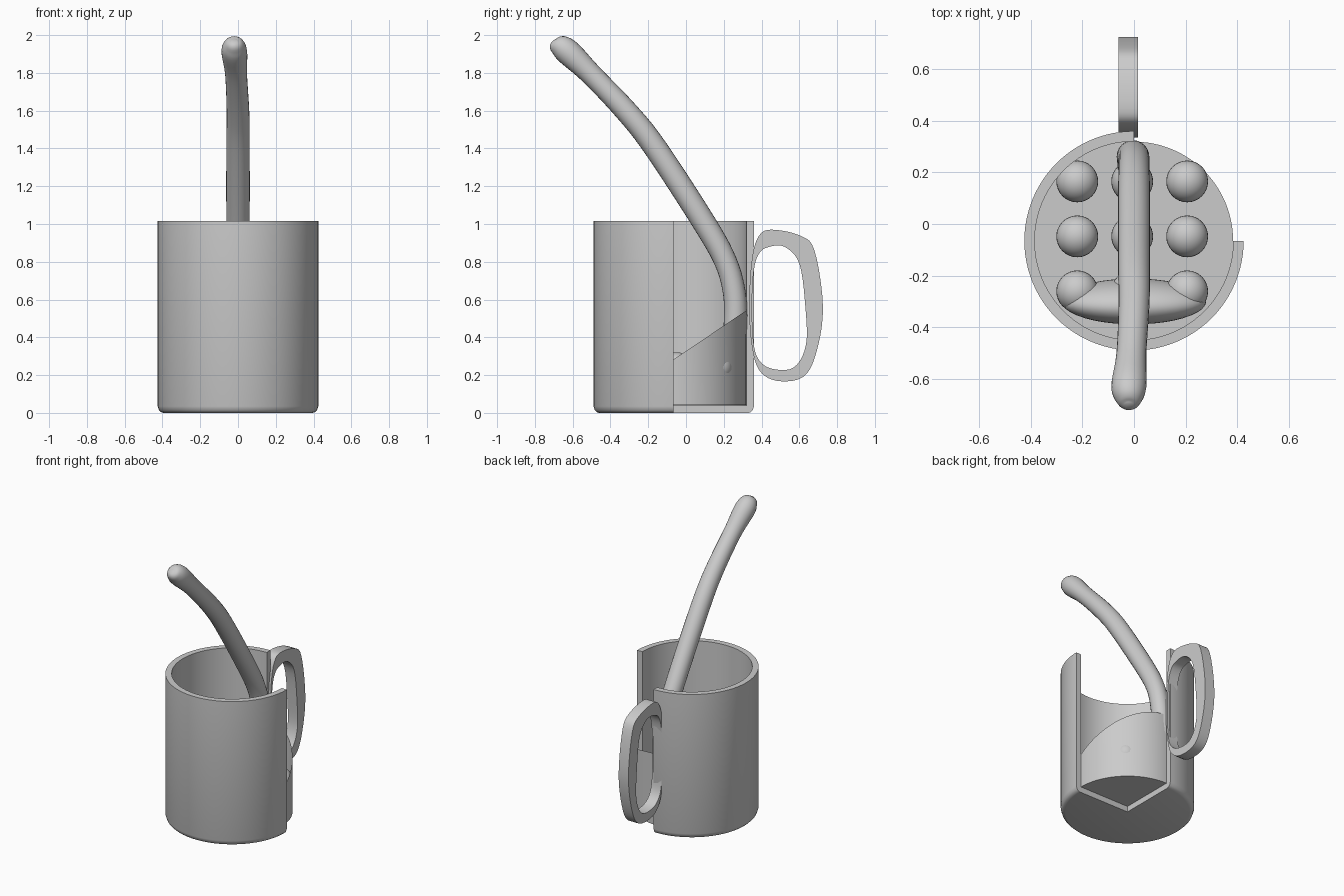
import bpy, bmesh, math
from mathutils import Vector, Matrix

if "Cube" in bpy.data.objects:
    bpy.data.objects.remove(bpy.data.objects["Cube"])

CY = -0.065  # mug axis
grey = bpy.data.materials.new("light_grey")
grey.diffuse_color = (0.6, 0.6, 0.6, 1)
grey.use_nodes = True
grey.node_tree.nodes["Principled BSDF"].inputs["Base Color"].default_value = grey.diffuse_color


def finish(bm, name, angle=40):
    bmesh.ops.remove_doubles(bm, verts=bm.verts, dist=1e-5)
    bmesh.ops.recalc_face_normals(bm, faces=bm.faces)
    me = bpy.data.meshes.new(name)
    bm.to_mesh(me)
    bm.free()
    me.materials.append(grey)
    ob = bpy.data.objects.new(name, me)
    bpy.context.collection.objects.link(ob)
    bpy.ops.object.select_all(action='DESELECT')
    ob.select_set(True)
    bpy.context.view_layer.objects.active = ob
    bpy.ops.object.shade_smooth_by_angle(angle=math.radians(angle))
    return ob


def smooth_path(pts, closed=False, n=5):
    """Catmull-Rom samples through tuples of any length."""
    pts = [Vector(p) for p in pts]
    c = len(pts)
    get = (lambda i: pts[i % c]) if closed else (lambda i: pts[max(0, min(c - 1, i))])
    out = []
    for i in range(c if closed else c - 1):
        a, b, d, e = (get(i + k) for k in (-1, 0, 1, 2))
        for k in range(n):
            t = k / n
            out.append(0.5 * (2 * b + (d - a) * t + (2 * a - 5 * b + 4 * d - e) * t * t
                              + (3 * b - a - 3 * d + e) * t ** 3))
    if not closed:
        out.append(pts[-1])
    return out


# mug: profile turned through three quarters, cut faces closed
prof = [(0, 0), (.395, 0), (.408, .004), (.418, .014), (.425, .035), (.425, 1.015),
        (.385, 1.015), (.385, .04), (0, .04)]
bm = bmesh.new()
rings = []
for i in range(73):
    a = math.radians(90 + 270 * i / 72)
    rings.append([bm.verts.new((r * math.cos(a), CY + r * math.sin(a), z)) for r, z in prof])
for r0, r1 in zip(rings, rings[1:]):
    for j in range(len(prof) - 1):
        bm.faces.new((r0[j], r0[j + 1], r1[j + 1], r1[j]))
bm.faces.new(rings[0])
bm.faces.new(rings[-1][::-1])
finish(bm, "cutaway_mug")

# filling: thin wall with a slanted rim and a closed base
bm = bmesh.new()
low, high = [], []
for i in range(96):
    a = 2 * math.pi * i / 96
    x, y = .384 * math.cos(a), CY + .384 * math.sin(a)
    low.append(bm.verts.new((x, y, .042)))
    high.append(bm.verts.new((x, y, max(.05, .327 + .675 * y))))
for i in range(96):
    j = (i + 1) % 96
    bm.faces.new((low[i], low[j], high[j], high[i]))
bm.faces.new(low[::-1])
finish(bm, "slanted_filling")

# nine balls in a grid
for i in range(3):
    for j in range(3):
        bm = bmesh.new()
        pos = (-.22 + .213 * i, .165 - .213 * j, .24)
        bmesh.ops.create_uvsphere(bm, u_segments=32, v_segments=16, radius=.081,
                                  matrix=Matrix.Translation(pos))
        finish(bm, f"ball_{i}_{j}")

# handle: flat ring between two loops in the y-z plane
outer = smooth_path([(.335, .6), (.35, .82), (.385, .935), (.45, .97), (.6, .94), (.68, .86),
                     (.725, .56), (.69, .32), (.62, .19), (.48, .17), (.385, .23), (.345, .38)], True)
inner = smooth_path([(.35, .6), (.36, .76), (.385, .84), (.43, .876), (.52, .88), (.6, .79),
                     (.632, .56), (.635, .36), (.57, .24), (.45, .235), (.38, .29), (.355, .4)], True)
bm = bmesh.new()
loops = [[bm.verts.new((x, p[0], p[1])) for p in path]
         for path, x in ((outer, -.06), (outer, .016), (inner, .016), (inner, -.06))]
n = len(outer)
for k in range(4):
    A, B = loops[k], loops[(k + 1) % 4]
    for i in range(n):
        j = (i + 1) % n
        bm.faces.new((A[i], A[j], B[j], B[i]))
finish(bm, "handle")

# bent stem: (x, y, z, radius) along its path
path = smooth_path([(-.02, -.705, 1.968, .015), (-.02, -.69, 1.955, .045), (-.02, -.63, 1.915, .068),
                    (-.01, -.5, 1.79, .058), (0, -.31, 1.59, .06), (0, -.16, 1.4, .062),
                    (0, .1, 1.0, .062), (0, .21, .8, .06), (0, .255, .64, .06),
                    (-.005, .262, .48, .062), (-.005, .24, .3, .06), (-.005, .15, .16, .055),
                    (0, 0, .11, .055), (0, -.17, .12, .055), (0, -.28, .2, .05)])
bm = bmesh.new()
rings = []
for i, p in enumerate(path):
    t = path[min(i + 1, len(path) - 1)] - path[max(i - 1, 0)]
    side = Vector((1, 0, 0))
    up = side.cross(Vector((0, t[1], t[2]))).normalized()
    c = Vector(p[:3])
    rings.append([bm.verts.new(c + p[3] * (math.cos(a) * side + math.sin(a) * up))
                  for a in (2 * math.pi * k / 24 for k in range(24))])
for A, B in zip(rings, rings[1:]):
    for k in range(24):
        m = (k + 1) % 24
        bm.faces.new((A[k], A[m], B[m], B[k]))
bm.faces.new(rings[0])
bm.faces.new(rings[-1][::-1])
finish(bm, "bent_stem", 60)

# broad flattened bulb at the foot of the stem
bm = bmesh.new()
M = (Matrix.Translation((0, -.3, .23)) @ Matrix.Rotation(math.radians(12), 4, 'X')
     @ Matrix.Diagonal((.28, .085, .15, 1)))
bmesh.ops.create_uvsphere(bm, u_segments=40, v_segments=20, radius=1, matrix=M)
finish(bm, "stem_bulb")
